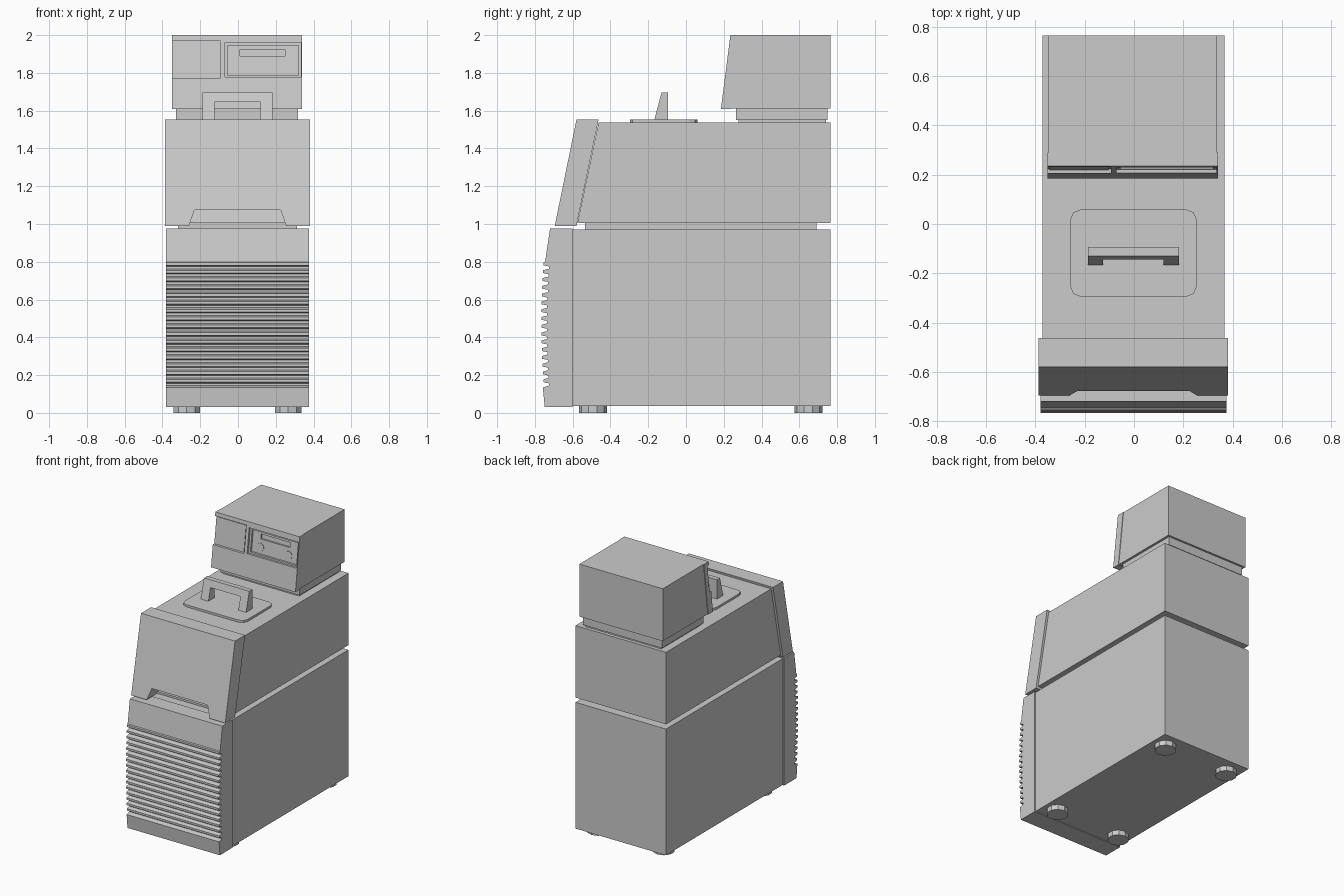
import bpy, bmesh, math

cube = bpy.data.objects.get("Cube")
if cube:
    bpy.data.objects.remove(cube)

grey = bpy.data.materials.new("light grey plastic")
grey.use_nodes = True
COLOUR = (0.6, 0.6, 0.6, 1)
grey.diffuse_color = COLOUR
grey.node_tree.nodes["Principled BSDF"].inputs["Base Color"].default_value = COLOUR


def loft(name, ring_a, ring_b):
    """Solid between two matching rings of points."""
    bm = bmesh.new()
    a = [bm.verts.new(p) for p in ring_a]
    b = [bm.verts.new(p) for p in ring_b]
    bm.faces.new(a)
    bm.faces.new(b[::-1])
    n = len(a)
    for i in range(n):
        j = (i + 1) % n
        bm.faces.new((a[i], b[i], b[j], a[j]))
    bmesh.ops.recalc_face_normals(bm, faces=bm.faces)
    mesh = bpy.data.meshes.new(name)
    bm.to_mesh(mesh)
    bm.free()
    mesh.materials.append(grey)
    ob = bpy.data.objects.new(name, mesh)
    bpy.context.collection.objects.link(ob)
    return ob


def side_prism(name, profile, x0, x1):
    """Extrude a (y, z) profile across the width."""
    return loft(name, [(x0, y, z) for y, z in profile], [(x1, y, z) for y, z in profile])


def slab(name, outline, front, back):
    """Solid with an (x, z) outline whose front and back lean with height."""
    return loft(name, [(x, front(z), z) for x, z in outline], [(x, back(z), z) for x, z in outline])


def rect(a0, a1, b0, b1):
    return [(a0, b0), (a1, b0), (a1, b1), (a0, b1)]


def box(name, x0, x1, y0, y1, z0, z1):
    return side_prism(name, rect(y0, y1, z0, z1), x0, x1)


def lean(y0, z0, y1, z1, offset=0):
    return lambda z: y0 + (y1 - y0) * (z - z0) / (z1 - z0) + offset


def carve(target, cutter):
    mod = target.modifiers.new("cut", "BOOLEAN")
    mod.solver = "EXACT"
    mod.object = cutter
    bpy.context.view_layer.objects.active = target
    bpy.ops.object.modifier_apply(modifier=mod.name)
    bpy.data.objects.remove(cutter)


# Feet
for side, x in (("right", -0.272), ("left", 0.266)):
    for end, y in (("front", -0.493), ("back", 0.648)):
        ring = [(x + 0.074 * math.cos(math.tau * (i + 0.5) / 10),
                 y + 0.074 * math.sin(math.tau * (i + 0.5) / 10)) for i in range(10)]
        loft(f"{end}_{side}_foot", [(*p, 0) for p in ring], [(*p, 0.05) for p in ring])

# Lower cabinet and its ribbed front panel
box("lower_cabinet", -0.372, 0.368, -0.602, 0.765, 0.037, 0.97)
profile = [(-0.602, 0.975), (-0.72, 0.975), (-0.746, 0.80)]
RIBS = 16
pitch = 0.66 / RIBS
for i in range(RIBS):
    z = 0.80 - i * pitch
    bulge = 0.012 * math.sin(math.pi * (i + 0.5) / RIBS)
    tip, root = -0.754 - bulge, -0.724 - bulge
    profile += [(tip, z - 0.004), (tip, z - 0.45 * pitch), (root, z - 0.6 * pitch), (root, z - 0.9 * pitch)]
profile += [(-0.758, 0.135), (-0.748, 0.032), (-0.602, 0.032)]
side_prism("ribbed_front_panel", profile, -0.38, 0.376)

# Recessed waist and upper cabinet
box("waist", -0.317, 0.313, -0.535, 0.69, 0.96, 1.015)
side_prism("upper_cabinet", [(-0.575, 1.005), (0.765, 1.005), (0.765, 1.537), (-0.463, 1.537)], -0.372, 0.368)

# Leaning front door with a finger notch
slab("front_door",
     [(-0.387, 0.99), (-0.26, 0.99), (-0.23, 1.075), (0.225, 1.075),
      (0.255, 0.99), (0.382, 0.99), (0.382, 1.552), (-0.387, 1.552)],
     lean(-0.695, 0.99, -0.58, 1.552), lean(-0.58, 0.99, -0.463, 1.552))

# Handle and its base plate
corners = []
for sx, sy, start in ((1, 1, 0), (-1, 1, 90), (-1, -1, 180), (1, -1, 270)):
    for step in range(3):
        a = math.radians(start + 45 * step)
        corners.append((-0.002 + sx * 0.212 + 0.045 * math.cos(a), -0.118 + sy * 0.135 + 0.043 * math.sin(a)))
loft("handle_plate", [(*p, 1.53) for p in corners], [(*p, 1.553) for p in corners])
slab("handle",
     [(-0.187, 1.55), (-0.125, 1.55), (-0.125, 1.645), (0.12, 1.645),
      (0.12, 1.55), (0.183, 1.55), (0.183, 1.695), (-0.187, 1.695)],
     lean(-0.168, 1.55, -0.13, 1.695), lambda z: -0.094)

# Stepped neck under the head
box("neck_base", -0.315, 0.305, 0.277, 0.74, 1.53, 1.555)
box("neck", -0.328, 0.318, 0.265, 0.75, 1.55, 1.615)

# Head shell and front bezel
head_front = (0.185, 1.61, 0.235, 2.0)
side_prism("head_shell", [(0.235, 1.612), (0.765, 1.612), (0.765, 2.0), (0.285, 2.0)], -0.346, 0.336)
bezel = slab("head_bezel", rect(-0.35, 0.34, 1.61, 2.0), lean(*head_front), lean(*head_front, 0.055))


def recess(x0, x1, z0, z1, depth):
    carve(bezel, slab("cutter", rect(x0, x1, z0, z1), lean(*head_front, -0.03), lean(*head_front, depth)))


recess(-0.36, -0.094, 1.77, 1.972, 0.018)
recess(-0.07, 0.334, 1.777, 1.96, 0.015)
recess(-0.055, 0.32, 1.787, 1.945, 0.03)
recess(0.01, 0.25, 1.89, 1.925, 0.042)

# Blank cover plate and small round dials in the recesses
slab("cover_plate", rect(-0.342, -0.104, 1.778, 1.964), lean(*head_front, 0.012), lean(*head_front, 0.02))
for side, x in (("right", 0.012), ("left", 0.243)):
    ring = [(x + 0.03 * math.cos(math.tau * i / 16), 1.833 + 0.03 * math.sin(math.tau * i / 16)) for i in range(16)]
    slab(f"{side}_dial", ring, lean(*head_front, 0.026), lean(*head_front, 0.035))
